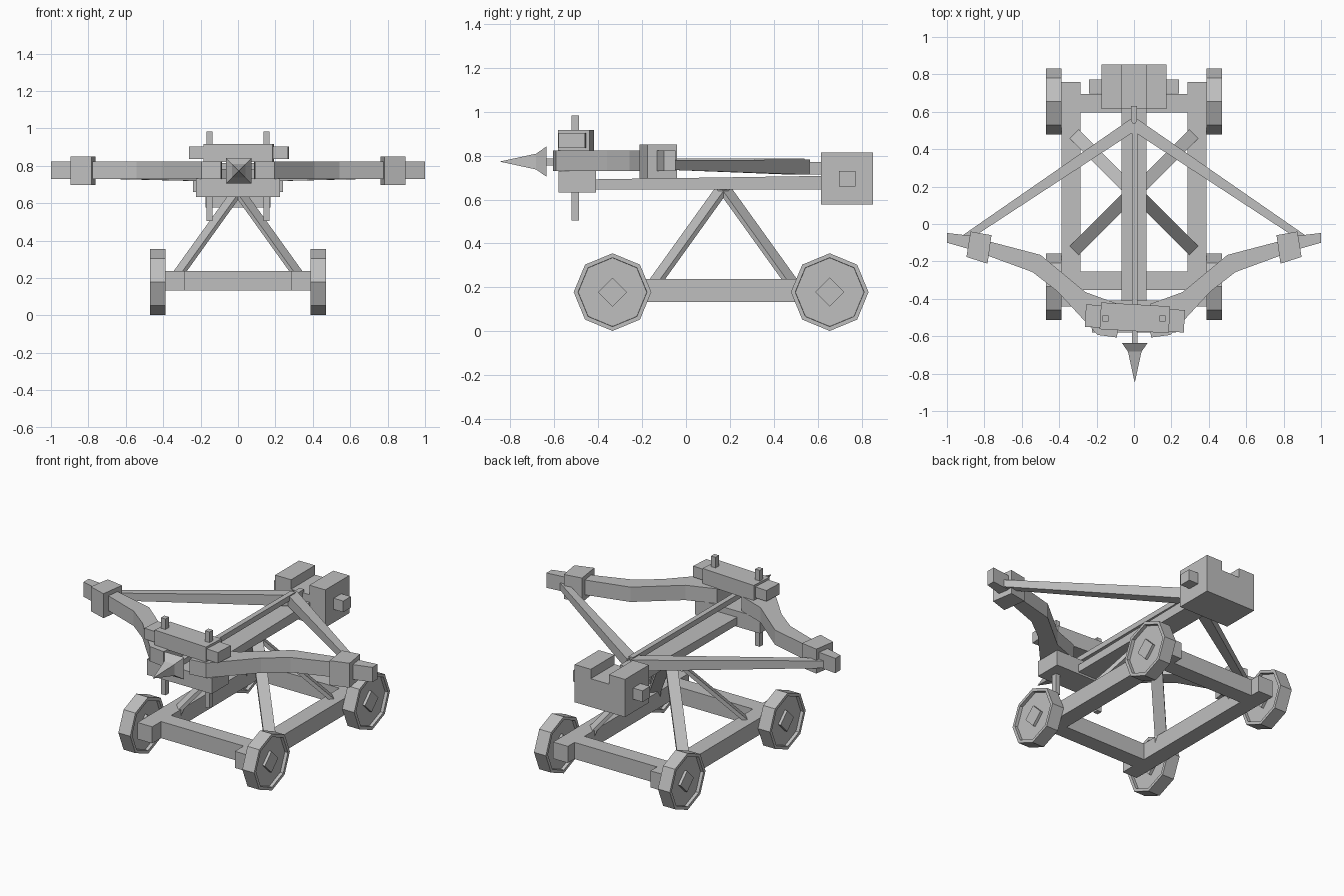
import bpy, bmesh, math
from mathutils import Matrix, Vector

if "Cube" in bpy.data.objects:
    bpy.data.objects.remove(bpy.data.objects["Cube"])

wood = bpy.data.materials.new("grey_wood")
wood.diffuse_color = (0.52, 0.52, 0.52, 1)
wood.use_nodes = True
wood.node_tree.nodes["Principled BSDF"].inputs["Base Color"].default_value = wood.diffuse_color


def finish(name, bm):
    bmesh.ops.recalc_face_normals(bm, faces=bm.faces[:])
    me = bpy.data.meshes.new(name)
    bm.to_mesh(me)
    bm.free()
    me.materials.append(wood)
    ob = bpy.data.objects.new(name, me)
    bpy.context.collection.objects.link(ob)
    return ob


def box(name, x, y, z, turn=0):
    """Box from three (min, max) ranges, optionally turned about its vertical axis."""
    bm = bmesh.new()
    size = [r[1] - r[0] for r in (x, y, z)]
    mid = [(r[1] + r[0]) / 2 for r in (x, y, z)]
    m = (Matrix.Translation(mid) @ Matrix.Rotation(math.radians(turn), 4, 'Z')
         @ Matrix.Diagonal((*size, 1)))
    bmesh.ops.create_cube(bm, size=1, matrix=m)
    return finish(name, bm)


def prism(name, pts, lo, hi, axis='Z', flip=1):
    """Extrude an outline along Z (pts are x, y) or along Y (pts are x, z)."""
    bm = bmesh.new()
    def at(p, t):
        return (p[0] * flip, p[1], t) if axis == 'Z' else (p[0] * flip, t, p[1])
    a = [bm.verts.new(at(p, lo)) for p in pts]
    b = [bm.verts.new(at(p, hi)) for p in pts]
    bm.faces.new(a)
    bm.faces.new(b)
    n = len(pts)
    for i in range(n):
        j = (i + 1) % n
        bm.faces.new((a[i], a[j], b[j], b[i]))
    return finish(name, bm)


def loft(name, rings):
    """Skin between rings of equal length and cap both ends."""
    bm = bmesh.new()
    vs = [[bm.verts.new(p) for p in r] for r in rings]
    for a, b in zip(vs, vs[1:]):
        for i in range(len(a)):
            j = (i + 1) % len(a)
            bm.faces.new((a[i], a[j], b[j], b[i]))
    bm.faces.new(vs[0])
    bm.faces.new(vs[-1])
    return finish(name, bm)


def wheel(side, y, tag):
    m = Matrix.Translation((side * 0.429, y, 0.178)) @ Matrix.Rotation(math.pi / 2, 4, 'Y')
    # octagonal disc with recessed faces
    bm = bmesh.new()
    bmesh.ops.create_cone(bm, cap_ends=True, segments=8, radius1=0.177,
                          radius2=0.177, depth=0.082, matrix=m)
    bm.normal_update()
    caps = [f for f in bm.faces if len(f.verts) == 8]
    bmesh.ops.inset_individual(bm, faces=caps, thickness=0.02, depth=0)
    bmesh.ops.inset_individual(bm, faces=caps, thickness=0.001, depth=-0.02)
    finish("wheel_" + tag, bm)
    # diamond hub
    bm = bmesh.new()
    bmesh.ops.create_cone(bm, cap_ends=True, segments=4, radius1=0.066,
                          radius2=0.066, depth=0.076, matrix=m)
    finish("hub_" + tag, bm)


# wheeled base frame
for s, side in ((-1, "left"), (1, "right")):
    box("rail_" + side, sorted((s * 0.286, s * 0.388)), (-0.44, 0.76), (0.133, 0.237))
    for y, end in ((-0.335, "front"), (0.655, "back")):
        wheel(s, y, end + "_" + side)
for y, end in ((-0.303, "front"), (0.645, "back")):
    box("cross_beam_" + end, (-0.286, 0.286), (y - 0.05, y + 0.05), (0.133, 0.237))

# slanted struts from the frame corners up to the stock
for sx in (-1, 1):
    for sy in (-1, 1):
        out = Vector((sx, sy, 0)).normalized()
        across = Vector((-sy, sx, 0)).normalized()
        rings = []
        for r, z in ((0.32, 0.2), (0.31, 0.235), (0.012, 0.65)):
            c = Vector((sx * r, 0.17 + sy * (r - 0.008), z))
            rings.append([c + out * a * 0.016 + across * b * 0.034
                          for a, b in ((1, 1), (1, -1), (-1, -1), (-1, 1))])
        loft("strut", rings)

# stock with a slightly rising top
loft("stock", [[(-0.067, y, 0.645), (0.067, y, 0.645), (0.067, y, z), (-0.067, y, z)]
               for y, z in ((-0.43, 0.692), (0.64, 0.708))])

# notched block at the rear and its pin
prism("rear_block", [(-0.174, 0.578), (0.174, 0.578), (0.174, 0.814), (0.063, 0.814),
                     (0.063, 0.755), (-0.063, 0.755), (-0.063, 0.814), (-0.174, 0.814)],
      0.615, 0.852, axis='Y')
box("rear_pin", (-0.24, 0.24), (0.698, 0.773), (0.66, 0.73))

# bow mount: lower plate, clamp block, crossbar and two vertical pegs
box("lower_plate", (-0.225, 0.225), (-0.58, -0.41), (0.633, 0.731))
box("clamp_block", (-0.18, 0.19), (-0.573, -0.43), (0.82, 0.917), turn=-3.3)
box("clamp_crossbar", (-0.26, 0.27), (-0.565, -0.445), (0.835, 0.903), turn=-3.3)
for s in (-1, 1):
    x = s * 0.153
    box("peg", (x - 0.016, x + 0.016), (-0.522, -0.488), (0.505, 0.983))

# bow limbs, collars and drawn string, mirrored left to right
limb = [(-1.0, -0.10), (-0.87, -0.137), (-0.543, -0.257), (-0.41, -0.36),
        (-0.195, -0.593), (-0.09, -0.607), (-0.085, -0.428), (-0.26, -0.364),
        (-0.5, -0.165), (-0.76, -0.097), (-0.88, -0.062), (-1.0, -0.048)]
collar = [(-0.874, -0.04), (-0.762, -0.06), (-0.783, -0.212), (-0.896, -0.176)]
for flip, side in ((1, "left"), (-1, "right")):
    prism("bow_limb_" + side, limb, 0.73, 0.823, flip=flip)
    prism("collar_" + side, collar, 0.697, 0.85, flip=flip)
    rings = []
    for outer, inner, lo, hi in (((-0.93, -0.07), (-0.86, -0.07), 0.735, 0.78),
                                 ((-0.013, 0.565), (0, 0.493), 0.713, 0.782)):
        rings.append([(flip * p[0], p[1], z) for p, z in
                      ((outer, lo), (inner, lo), (inner, hi), (outer, hi))])
    loft("string_" + side, rings)
box("string_loop", (-0.016, 0.016), (0.5, 0.63), (0.715, 0.77))

# bolt with a flared square head
box("bolt_shaft", (-0.012, 0.02), (-0.66, 0.54), (0.755, 0.788))
loft("bolt_head", [[(0.004 + a * r, y, 0.773 + b * r) for a, b in
                    ((1, 1), (1, -1), (-1, -1), (-1, 1))]
                   for y, r in ((-0.845, 0.001), (-0.683, 0.036), (-0.636, 0.069))])
